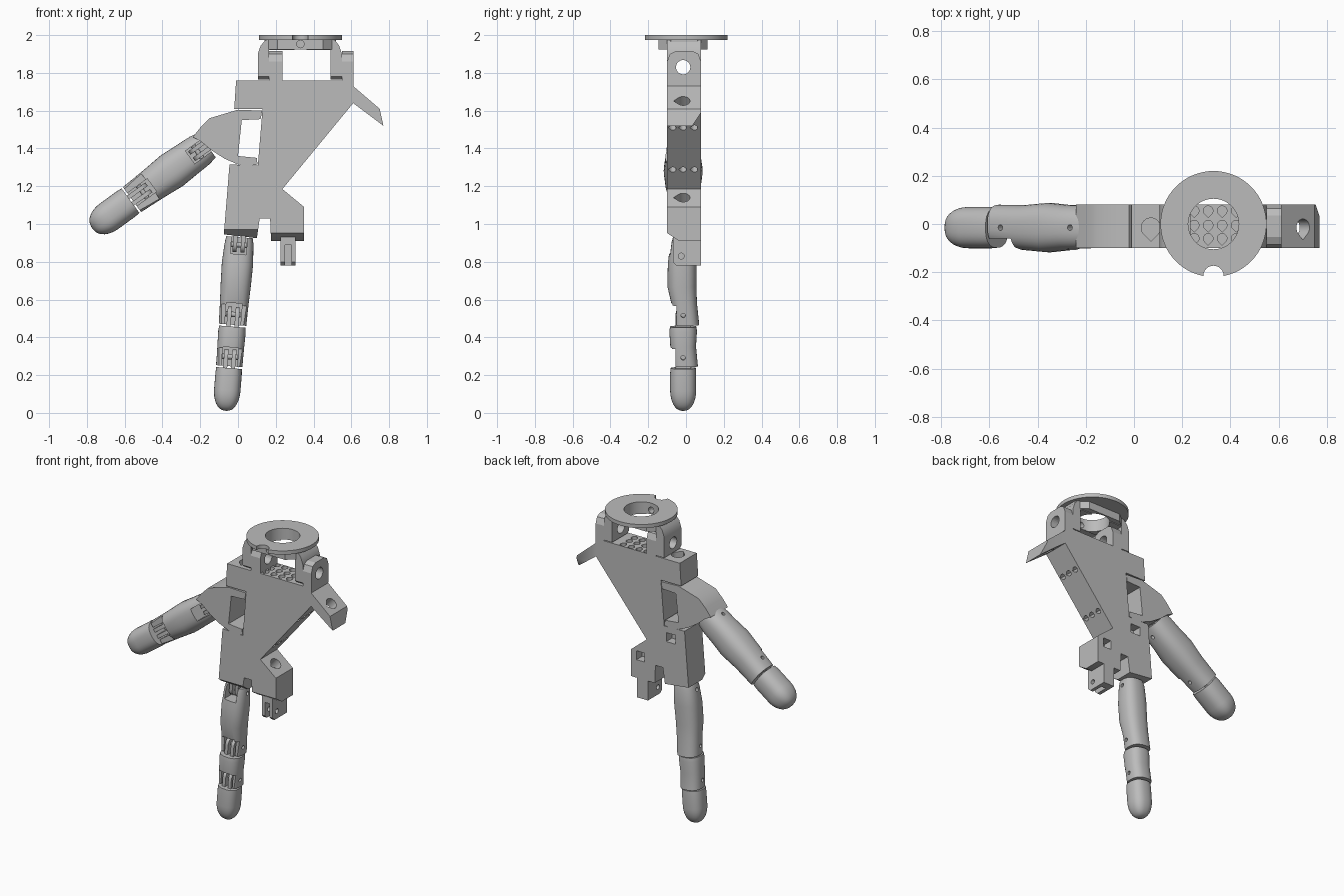
import bpy, bmesh, math
from mathutils import Matrix, Vector

old = bpy.data.objects.get("Cube")
if old:
    bpy.data.objects.remove(old, do_unlink=True)

GREY = (0.5, 0.5, 0.5, 1)
mat = bpy.data.materials.new("plain grey")
mat.use_nodes = True
mat.diffuse_color = GREY
mat.node_tree.nodes["Principled BSDF"].inputs["Base Color"].default_value = GREY

FRONT, BACK = -0.1, 0.08
MID = -0.015


def finish(name, bm):
    bmesh.ops.recalc_face_normals(bm, faces=bm.faces)
    mesh = bpy.data.meshes.new(name)
    bm.to_mesh(mesh)
    bm.free()
    mesh.materials.append(mat)
    ob = bpy.data.objects.new(name, mesh)
    bpy.context.collection.objects.link(ob)
    return ob


def prism(name, pts, lo, hi, axis="Y", matrix=None):
    """Extrude a 2D outline along one axis."""
    place = {"X": lambda a, b, d: (d, a, b),
             "Y": lambda a, b, d: (a, d, b),
             "Z": lambda a, b, d: (a, b, d)}[axis]
    bm = bmesh.new()
    low = [bm.verts.new(place(a, b, lo)) for a, b in pts]
    high = [bm.verts.new(place(a, b, hi)) for a, b in pts]
    bm.faces.new(low)
    bm.faces.new(high)
    for i in range(len(pts)):
        j = (i + 1) % len(pts)
        bm.faces.new((low[i], low[j], high[j], high[i]))
    if matrix:
        bm.transform(matrix)
    return finish(name, bm)


def rect(a0, a1, b0, b1):
    return [(a0, b0), (a1, b0), (a1, b1), (a0, b1)]


def circle(a, b, r, n=24):
    return [(a + r * math.cos(2 * math.pi * i / n), b + r * math.sin(2 * math.pi * i / n))
            for i in range(n)]


def teardrop(center, normal, r, depth):
    """Cutter for a pointed round hole whose tip faces the front."""
    z = Vector(normal).normalized()
    y = Vector((0, -1, 0))
    m = Matrix((y.cross(z), y, z)).transposed().to_4x4()
    m.translation = center
    pts = [(r * math.cos(math.radians(t)), r * math.sin(math.radians(t)))
           for t in range(135, 406, 18)] + [(0, r * 1.42)]
    return prism("hole_cutter", pts, -depth, 0.03, "Z", m)


def cut(ob, *cutters):
    for c in cutters:
        mod = ob.modifiers.new("cut", "BOOLEAN")
        mod.operation, mod.solver, mod.object = "DIFFERENCE", "EXACT", c
        bpy.context.view_layer.update()
        dg = bpy.context.evaluated_depsgraph_get()
        mesh = bpy.data.meshes.new_from_object(ob.evaluated_get(dg))
        ob.modifiers.clear()
        ob.data = mesh
        bpy.data.objects.remove(c, do_unlink=True)


def smooth(ob):
    bpy.ops.object.select_all(action="DESELECT")
    ob.select_set(True)
    bpy.context.view_layer.objects.active = ob
    bpy.ops.object.shade_smooth_by_angle(angle=math.radians(35))


def loft(name, rings, n=36):
    """Skin rounded-square rings given as (distance, y centre, half x, half y)."""
    bm = bmesh.new()
    loops = []
    for d, cy, rx, ry in rings:
        loop = []
        for i in range(n):
            c, s = math.cos(2 * math.pi * i / n), math.sin(2 * math.pi * i / n)
            loop.append(bm.verts.new((math.copysign(abs(c) ** 0.8, c) * rx,
                                      cy + math.copysign(abs(s) ** 0.8, s) * ry, -d)))
        loops.append(loop)
    for a, b in zip(loops, loops[1:]):
        for i in range(n):
            j = (i + 1) % n
            bm.faces.new((a[i], a[j], b[j], b[i]))
    bm.faces.new(loops[0])
    bm.faces.new(loops[-1])
    return finish(name, bm)


def fingertip(name, d0, d1, rx, ry):
    """Straight sleeve closed by a rounded dome."""
    rings = [(d0, MID, rx * 0.97, ry * 0.97), (d0 + 0.03, MID, rx, ry)]
    dome = 0.11
    for i in range(9):
        t = math.radians(i * 10.8)
        rings.append((d1 - dome + dome * math.sin(t), MID,
                      rx * math.cos(t) ** 0.85, ry * math.cos(t) ** 0.85))
    return loft(name, rings)


def slot(d0, d1, w=0.042, back=0.025):
    return prism("slot_cutter", rect(-0.3, back, -d1, -d0), -w, w, "X")


def pin_hole(d):
    return prism("pin_cutter", circle(MID, -d, 0.012, 12), -0.3, 0.3, "X")


def tongue(name, d, reach):
    """Pair of rounded hinge plates around a joint, reaching to the next part."""
    r, s = 0.04, (1 if reach > 0 else -1)
    pts = [(MID + r * math.cos(math.radians(t)), -d + s * r * math.sin(math.radians(t)))
           for t in range(0, 181, 18)] + [(MID - r, -d - reach), (MID + r, -d - reach)]
    parts = [prism(name + side, pts, a, b, "X")
             for side, a, b in (("_left", 0.01, 0.032), ("_right", -0.032, -0.01))]
    parts.append(prism(name + "_pin", circle(MID, -d, 0.014, 12), -0.04, 0.04, "X"))
    return parts


def place(parts, x, z, angle):
    m = Matrix.Translation((x, 0, z)) @ Matrix.Rotation(math.radians(angle), 4, "Y")
    for p in parts:
        p.data.transform(m)
        smooth(p)


# Palm plate with side arm and lower block in one outline
palm = prism("palm", [(-0.01, 1.76), (-0.02, 1.61), (0.13, 1.61), (0.105, 1.31),
                      (-0.045, 1.315), (-0.075, 0.945), (0.10, 0.925), (0.115, 1.03),
                      (0.17, 1.03), (0.175, 0.91), (0.35, 0.91), (0.35, 1.09),
                      (0.235, 1.185), (0.61, 1.64), (0.77, 1.52), (0.75, 1.61),
                      (0.61, 1.73), (0.61, 1.76)], FRONT, BACK)
holes = [teardrop((0.70, MID, 1.65), (0.65, 0, 0.76), 0.036, 0.3),
         teardrop((0.29, MID, 1.14), (0.64, 0, 0.77), 0.036, 0.12),
         teardrop((0.07, MID, 1.76), (0, 0, 1), 0.04, 0.1)]
for y in (-0.07, MID, 0.045):
    holes += [teardrop((x, y + 0.01, 1.76), (0, 0, 1), 0.02, 0.12)
              for x in (0.25, 0.308, 0.366, 0.424)]
    holes += [teardrop((x, y, z), (0.77, 0, -0.635), 0.017, 0.12)
              for x, z in ((0.503, 1.51), (0.32, 1.288))]
# Chamfers under the front edge and on the arm tip, then back pockets
holes += [prism("chamfer_cutter", [(-0.12, 0.85), (0.0, 0.9), (-0.12, 0.985)], -0.2, 0.14, "X"),
          prism("chamfer_cutter", [(-0.12, 0.85), (-0.02, 0.9), (-0.12, 0.965)], 0.14, 0.4, "X"),
          prism("chamfer_cutter", [(0.02, 1.5), (0.1, 1.5), (0.1, 1.62)], 0.64, 0.8, "X"),
          prism("pocket_cutter", rect(0.02, 0.09, 1.21, 1.27), 0.02, 0.2),
          prism("pocket_cutter", rect(0.25, 0.31, 1.03, 1.09), 0.02, 0.2)]
cut(palm, *holes)

# Wrist ears on the palm
ear = [(FRONT, 1.73), (BACK, 1.73), (BACK, 1.86), (0.065, 1.9), (0.035, 1.915),
       (-0.055, 1.915), (-0.085, 1.9), (FRONT, 1.86)]
for name, a, b in (("wrist_ear_inner", 0.165, 0.235), ("wrist_ear_outer", 0.55, 0.612)):
    ob = prism(name, ear, a, b, "X")
    cut(ob, prism("pin_cutter", circle(MID, 1.83, 0.038), 0, 1, "X"))

# Wrist bracket: arch, mounting boss and disc
arch = prism("wrist_arch", [(0.105, 1.765), (0.105, 1.9), (0.12, 1.945), (0.15, 1.978),
                            (0.51, 1.978), (0.535, 1.945), (0.55, 1.9), (0.55, 1.765),
                            (0.49, 1.765), (0.49, 1.92), (0.165, 1.92), (0.165, 1.765)],
             FRONT, BACK)
boss = prism("wrist_boss", [(0.14, -0.08), (0.21, -0.145), (0.45, -0.145), (0.52, -0.08),
                            (0.52, 0.06), (0.45, 0.115), (0.21, 0.115), (0.14, 0.06)],
             1.925, 1.977, "Z")
disc = prism("wrist_disc", circle(0.33, 0, 0.22, 64), 1.975, 2.0, "Z")
for ob in (arch, boss, disc):
    cut(ob, prism("bore_cutter", circle(0.33, 0, 0.105, 48), 1.9, 2.1, "Z"))
cut(arch, prism("pin_cutter", circle(MID, 1.83, 0.038), 0, 1, "X"),
    prism("foot_cutter", [(-0.15, 1.74), (-0.05, 1.74), (-0.15, 1.82)], 0, 1, "X"))
cut(boss, prism("screw_cutter", circle(0.33, 1.953, 0.02), -0.3, 0))
cut(disc, prism("notch_cutter", circle(0.33, -0.215, 0.042), 1.9, 2.1, "Z"))

# Spare finger knuckle
knuckle = prism("spare_knuckle", [(-0.07, 0.95), (-0.07, 0.8), (-0.05, 0.78),
                                  (BACK, 0.78), (BACK, 0.95)], 0.225, 0.305, "X")
cut(knuckle, prism("slot_cutter", rect(0.248, 0.282, 0.7, 0.89), -0.3, 0.03),
    prism("pin_cutter", circle(-0.025, 0.83, 0.016, 16), 0, 1, "X"))

# Thumb base hinge
thumb_base = prism("thumb_base", [(0.128, 1.6), (0.12, 1.555), (0.02, 1.55), (0.0, 1.36),
                                  (0.1, 1.35), (0.103, 1.315), (0.06, 1.308), (0.0, 1.315),
                                  (-0.07, 1.345), (-0.14, 1.39), (-0.2, 1.44), (-0.24, 1.46),
                                  (-0.2, 1.51), (-0.15, 1.56), (0.0, 1.605)], FRONT, BACK)

# Finger: two jointed segments and a tip
segment = loft("finger_lower", [(0.02, MID, 0.07, 0.06), (0.05, MID, 0.076, 0.068),
                                (0.16, -0.02, 0.083, 0.076), (0.28, -0.022, 0.08, 0.077),
                                (0.37, -0.01, 0.076, 0.068), (0.485, 0.0, 0.073, 0.07)])
cut(segment, slot(0.0, 0.11), slot(0.37, 0.6), slot(0.38, 0.6, 0.2, -0.05),
    pin_hole(0.06), pin_hole(0.43))
middle = loft("finger_middle", [(0.495, MID, 0.07, 0.07), (0.52, MID, 0.073, 0.073),
                                (0.6, MID, 0.071, 0.068), (0.705, -0.005, 0.07, 0.068)])
cut(middle, slot(0.605, 0.8), slot(0.61, 0.8, 0.2, -0.055), pin_hole(0.655))
tip = fingertip("finger_tip", 0.715, 0.942, 0.07, 0.069)
place([segment, middle, tip] + tongue("finger_base_hinge", 0.06, -0.1)
      + tongue("finger_lower_hinge", 0.43, 0.08)
      + tongue("finger_upper_hinge", 0.655, 0.08), 0.01, 0.95, 4.6)

# Thumb: one jointed segment and a tip
segment = loft("thumb_lower", [(-0.05, MID, 0.08, 0.085), (0.0, MID, 0.09, 0.092),
                               (0.08, MID, 0.094, 0.094), (0.18, MID, 0.1, 0.103),
                               (0.3, MID, 0.09, 0.094), (0.44, -0.005, 0.082, 0.085)])
cut(segment, slot(-0.1, 0.06), slot(0.31, 0.6), slot(0.32, 0.6, 0.2, -0.06),
    pin_hole(0.01), pin_hole(0.37))
tip = fingertip("thumb_tip", 0.45, 0.7, 0.083, 0.086)
place([segment, tip] + tongue("thumb_base_hinge", 0.01, -0.1)
      + tongue("thumb_upper_hinge", 0.37, 0.1), -0.205, 1.388, 54)

# Crisp edges with smooth bores on the hard parts
for ob in (palm, arch, boss, disc, knuckle, thumb_base):
    smooth(ob)
